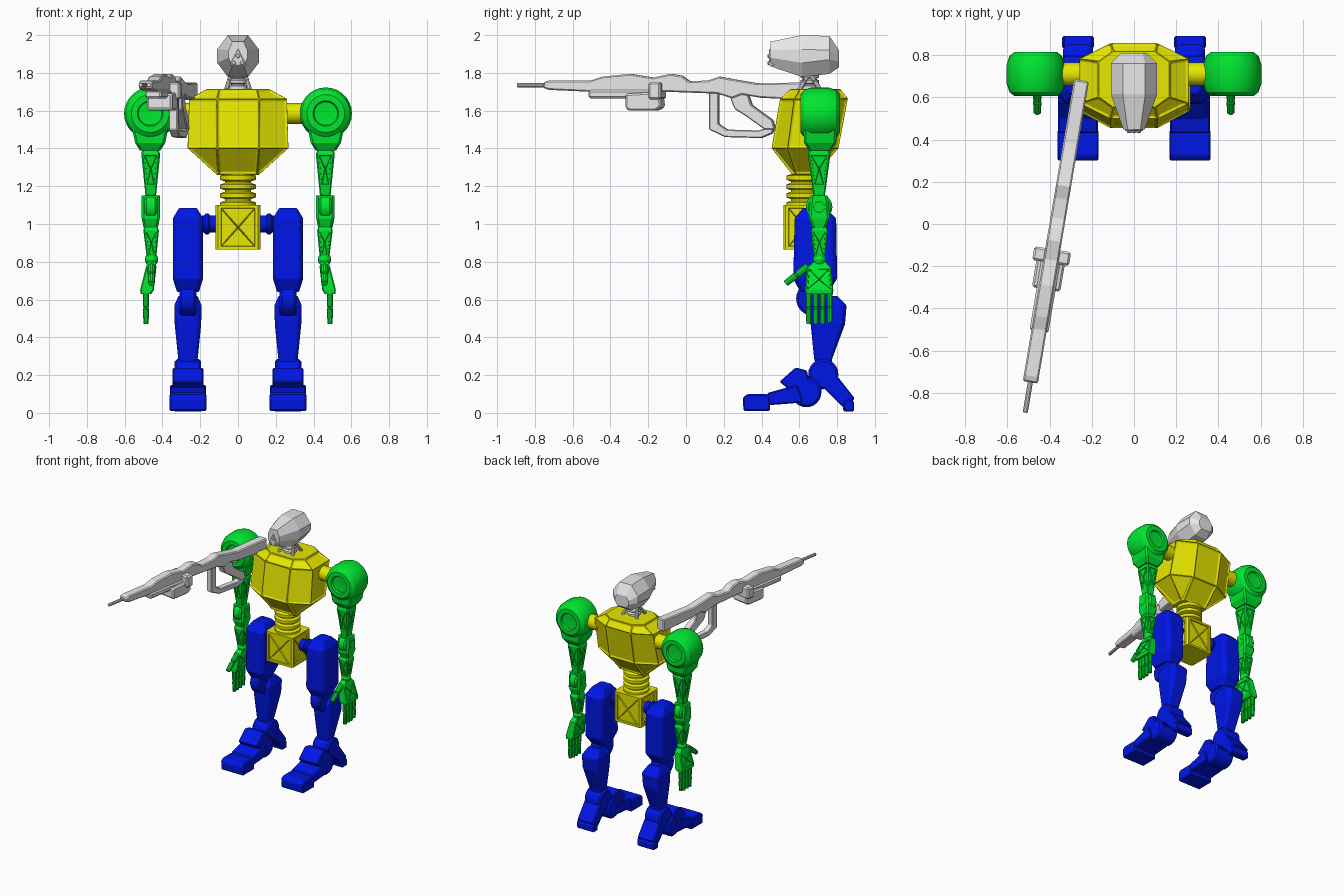
import bpy, bmesh, math
from mathutils import Matrix, Vector

cube = bpy.data.objects.get("Cube")
if cube:
    bpy.data.objects.remove(cube, do_unlink=True)


def material(name, rgb):
    m = bpy.data.materials.new(name)
    m.use_nodes = True
    m.diffuse_color = (*rgb, 1)
    m.node_tree.nodes["Principled BSDF"].inputs["Base Color"].default_value = (*rgb, 1)
    return m


yellow = material("yellow", (.8, .8, 0))
green = material("green", (0, .8, .03))
blue = material("blue", (0, .008, .8))
grey = material("light grey", (.8, .8, .8))
round_parts = []


def finish(name, bm, mat, bevel=0, pair=False, smooth=False):
    """Turn a bmesh into an object, or into a left and right pair."""
    bmesh.ops.recalc_face_normals(bm, faces=bm.faces)
    for prefix in (("left_", "right_") if pair else ("",)):
        if prefix == "right_":
            bm.transform(Matrix.Scale(-1, 4, (1, 0, 0)))
            bmesh.ops.reverse_faces(bm, faces=bm.faces)
        mesh = bpy.data.meshes.new(prefix + name)
        bm.to_mesh(mesh)
        mesh.materials.append(mat)
        ob = bpy.data.objects.new(prefix + name, mesh)
        bpy.context.collection.objects.link(ob)
        if bevel:
            mod = ob.modifiers.new("bevel", "BEVEL")
            mod.width, mod.segments, mod.limit_method = bevel, 1, "ANGLE"
        if smooth:
            round_parts.append(ob)
    bm.free()


def ring(h, hx, y0, y1, a=.012, b=.012, cx=0):
    """Chamfered rectangle at height h."""
    pts = [(-hx + a, y0), (hx - a, y0), (hx, y0 + b), (hx, y1 - b),
           (hx - a, y1), (-hx + a, y1), (-hx, y1 - b), (-hx, y0 + b)]
    return [Vector((cx + x, y, h)) for x, y in pts]


def skin(rings):
    bm = bmesh.new()
    rows = [[bm.verts.new(p) for p in r] for r in rings]
    n = len(rows[0])
    for lo, hi in zip(rows, rows[1:]):
        for i in range(n):
            bm.faces.new((lo[i], lo[(i + 1) % n], hi[(i + 1) % n], hi[i]))
    bm.faces.new(rows[0][::-1])
    bm.faces.new(rows[-1])
    bmesh.ops.recalc_face_normals(bm, faces=bm.faces)
    return bm


def panels(bm, border, depth, min_area, cross=False):
    """Sink a framed panel into each big side face, optionally leaving an X of ribs."""
    faces = [f for f in bm.faces if f.calc_area() > min_area and len(f.verts) == 4]
    if cross:
        bmesh.ops.inset_individual(bm, faces=faces, thickness=border)
        faces = bmesh.ops.poke(bm, faces=faces)["faces"]
        border *= .3
    bmesh.ops.inset_individual(bm, faces=faces, thickness=border, depth=-depth)


def lathe(name, profile, centre, axis, mat, sides=24, pair=False):
    """Revolve (radius, height) points about an axis."""
    turn = Vector(axis).to_track_quat("Z", "Y")
    circle = [(math.cos(t * math.tau / sides), math.sin(t * math.tau / sides)) for t in range(sides)]
    rings = [[turn @ Vector((r * c, r * s, h)) + Vector(centre) for c, s in circle] for r, h in profile]
    finish(name, skin(rings), mat, pair=pair, smooth=True)


def drum(name, r, half, centre, mat, pair=True, axis=(1, 0, 0), sides=24):
    e = min(.012, r * .3)
    lathe(name, [(r - e, -half), (r, e - half), (r, half - e), (r - e, half)], centre, axis, mat, sides, pair)


def rod(name, start, end, r, mat):
    """Pair of jointed round rods between two points."""
    a, b = Vector(start), Vector(end)
    n = (b - a).length
    lathe(name, [(r, 0), (r, n * .45), (r * .75, n * .47), (r * .75, n * .53), (r, n * .55), (r * .85, n)],
          a, b - a, mat, 10, True)


def slab(name, pts, hx, mat, cx=0, bevel=.01, pair=False, xform=None):
    """Extrude a side outline of (y, z) points across the width."""
    bm = skin([[Vector((cx + s * hx, y, z)) for y, z in pts] for s in (-1, 1)])
    if xform:
        bm.transform(xform)
    finish(name, bm, mat, bevel, pair)


# Head: faceted rings running front to back
head = skin([[Vector((p.x, p.z, p.y)) for p in r] for r in (
    ring(.447, .05, 1.835, 1.965, .02, .045), ring(.615, .11, 1.778, 2.0, .057, .075),
    ring(.76, .11, 1.795, 1.995, .057, .075), ring(.81, .06, 1.83, 1.92, .02, .03))])
finish("head", head, grey)
face = skin([[Vector((x, y, z)) for x, z in ((-.044, 1.84), (.044, 1.84), (0, 1.93))] for y in (.44, .47)])
finish("face_plate", face, grey, .003)
for i, (x, z) in enumerate(((-.022, 1.853), (.022, 1.853), (0, 1.89))):
    drum(f"face_lens_{i}", .011, .006, (x, .438, z), grey, False, (0, 1, 0), 12)

# Neck: ribbed column with four struts
ribs = []
for i in range(3):
    ribs += [(.036, i * .03), (.05, i * .03 + .006), (.05, i * .03 + .02), (.036, i * .03 + .027)]
lathe("neck", ribs, (0, .655, 1.71), (0, 0, 1), grey, 16)
for tag, y in (("front", .6), ("back", .71)):
    rod(f"neck_strut_{tag}", (.062, y, 1.71), (.035, .655, 1.8), .012, grey)

# Torso with framed panels
torso = skin([ring(1.26, .115, .56, .69, .015, .02), ring(1.40, .27, .45, .81, .16, .085),
              ring(1.665, .262, .495, .86, .15, .075), ring(1.715, .17, .55, .82, .07, .05)])
panels(torso, .014, .012, .008)
finish("torso", torso, yellow, .004)

# Waist and pelvis
ribs = []
for i in range(4):
    z = i * .047
    ribs += [(.07, z), (.094, z + .008), (.094, z + .03), (.07, z + .038)]
lathe("waist", ribs, (0, .625, 1.085), (0, 0, 1), yellow)
pelvis = skin([ring(.865, .118, .515, .74), ring(1.1, .118, .515, .74)])
panels(pelvis, .022, .008, .02, True)
finish("pelvis", pelvis, yellow)

# Shoulders
drum("shoulder_joint", .055, .06, (.3, .71, 1.585), yellow)
half = [(.05, .088), (.062, .09), (.068, .105), (.1, .105), (.125, .085), (.138, .045)]
lathe("shoulder", [(r, -h) for r, h in half] + [(r, h) for r, h in half[::-1]],
      (.465, .71, 1.585), (0, 1, 0), green, 28, True)
finish("shoulder_skirt", skin([ring(1.39, .055, .65, .77, cx=.465), ring(1.43, .08, .625, .795, cx=.465),
                               ring(1.53, .1, .62, .8, cx=.465)]), green, pair=True)

# Arms
upper = skin([ring(1.15, .028, .675, .735, .006, .006, .462), ring(1.2, .033, .668, .742, .006, .006, .462),
              ring(1.37, .05, .645, .765, .008, .008, .462), ring(1.4, .042, .655, .755, .008, .008, .465)])
panels(upper, .012, .005, .005, True)
finish("upper_arm", upper, green, pair=True)
drum("elbow", .07, .034, (.462, .705, 1.09), green)
drum("elbow_pin", .04, .049, (.462, .705, 1.09), green)
finish("elbow_fork", skin([ring(.98, .038, .67, .74, cx=.462), ring(1.03, .048, .65, .76, cx=.462),
                           ring(1.15, .048, .66, .75, cx=.462)]), green, pair=True)
fore = skin([ring(.83, .026, .675, .739, .006, .006, .458), ring(.965, .041, .66, .752, .006, .006, .46),
             ring(.99, .034, .67, .742, .006, .006, .46)])
panels(fore, .01, .005, .004, True)
finish("forearm", fore, green, pair=True)
lathe("wrist", [(.014, -.034), (.03, -.02), (.036, 0), (.03, .02), (.014, .034)],
      (.458, .707, .812), (0, 0, 1), green, 16, True)

# Hands
palm = skin([ring(.63, .028, .632, .778, .006, .006, .487), ring(.65, .036, .63, .78, .006, .006, .482),
             ring(.77, .028, .64, .768, .006, .006, .46), ring(.8, .022, .672, .742, .006, .006, .457)])
panels(palm, .01, .005, .009, True)
finish("palm", palm, green, pair=True)
for i in range(4):
    y = .65 + i * .037
    rod(f"finger_{i + 1}", (.487, y, .64), (.487, y, .47 + .008 * (i == 3)), .016, green)
rod("thumb", (.458, .645, .775), (.458, .527, .685), .02, green)

# Legs
LEG = .265
drum("hip_joint", .045, .08, (.17, .65, 1.0), blue)
drum("hip_collar", .056, .018, (.165, .65, 1.0), blue)
finish("thigh", skin([ring(.64, .058, .605, .755, .02, .02, LEG), ring(.71, .08, .568, .8, .02, .025, LEG),
                      ring(1.03, .08, .575, .795, .02, .025, LEG), ring(1.085, .047, .62, .74, .01, .02, LEG)]),
       blue, .005, True)
drum("knee", .092, .045, (LEG, .675, .605), blue)
finish("shin", skin([ring(.24, .046, .69, .765, cx=LEG), ring(.29, .052, .678, .775, cx=LEG),
                     ring(.47, .07, .66, .842, .02, .02, LEG), ring(.57, .072, .655, .85, .02, .02, LEG),
                     ring(.62, .05, .69, .8, .02, .02, LEG)]), blue, .005, True)

# Feet
drum("ankle", .08, .07, (LEG, .727, .205), blue)
drum("foot_joint", .08, .082, (LEG, .637, .11), blue)
for name, hx, pts in (
        ("instep_cover", .082, ((.495, .165), (.58, .24), (.64, .225), (.655, .15), (.56, .11))),
        ("ankle_link", .05, ((.6, .13), (.68, .24), (.77, .2), (.69, .08))),
        ("mid_foot", .095, ((.43, .04), (.43, .105), (.59, .15), (.62, .055))),
        ("toe", .098, ((.305, .01), (.3, .08), (.325, .1), (.43, .1), (.445, .08), (.445, .01))),
        ("heel_strut", .07, ((.715, .145), (.785, .215), (.895, .075), (.83, .03))),
        ("heel_pad", .075, ((.832, .008), (.832, .06), (.86, .08), (.89, .06), (.89, .008)))):
    slab(name, pts, hx, blue, LEG, .007, True)

# Rifle: drawn straight, then swung about its butt
swing = (Matrix.Translation((-.25, .675, 0)) @ Matrix.Rotation(math.radians(-9.6), 4, "Z")
         @ Matrix.Scale(1.014, 4, (0, 1, 0)) @ Matrix.Translation((0, -.675, 0)))
body = ((-.75, 1.72), (-.75, 1.75), (-.72, 1.76), (-.5, 1.76), (-.44, 1.78), (-.29, 1.795), (-.17, 1.775),
        (-.08, 1.795), (-.02, 1.785), (.02, 1.755), (.12, 1.76), (.18, 1.78), (.26, 1.765), (.38, 1.745),
        (.68, 1.75), (.68, 1.655), (.4, 1.668), (.3, 1.685), (.25, 1.665), (.17, 1.69), (-.1, 1.7),
        (-.5, 1.7), (-.72, 1.71))
slab("rifle_body", body, .036, grey, bevel=.007, xform=swing)
slab("rifle_guard", ((.125, 1.7), (.125, 1.5), (.21, 1.46), (.4, 1.455), (.46, 1.48), (.47, 1.52),
                     (.385, 1.495), (.22, 1.5), (.175, 1.53), (.175, 1.7)), .024, grey, bevel=.005, xform=swing)
slab("rifle_grip", ((.23, 1.69), (.33, 1.69), (.35, 1.63), (.46, 1.55), (.475, 1.5), (.42, 1.5),
                    (.33, 1.565), (.26, 1.61)), .028, grey, bevel=.005, xform=swing)
slab("rifle_rail", ((-.51, 1.665), (-.51, 1.71), (-.15, 1.71), (-.15, 1.665)), .045, grey, xform=swing)
slab("rifle_pod", ((-.31, 1.61), (-.31, 1.69), (-.13, 1.7), (-.12, 1.62), (-.15, 1.6), (-.29, 1.6)),
     .068, grey, xform=swing)
slab("rifle_side_lugs", ((-.185, 1.66), (-.185, 1.75), (-.12, 1.75), (-.12, 1.66)), .088, grey, xform=swing)
drum("rifle_muzzle", .012, .1, swing @ Vector((0, -.795, 1.735)), grey, False,
     swing.to_3x3() @ Vector((0, -1, 0)), 10)

# Smooth shading on turned parts
bpy.ops.object.select_all(action="DESELECT")
for ob in round_parts:
    ob.select_set(True)
bpy.context.view_layer.objects.active = round_parts[0]
bpy.ops.object.shade_smooth_by_angle(angle=math.radians(28))
